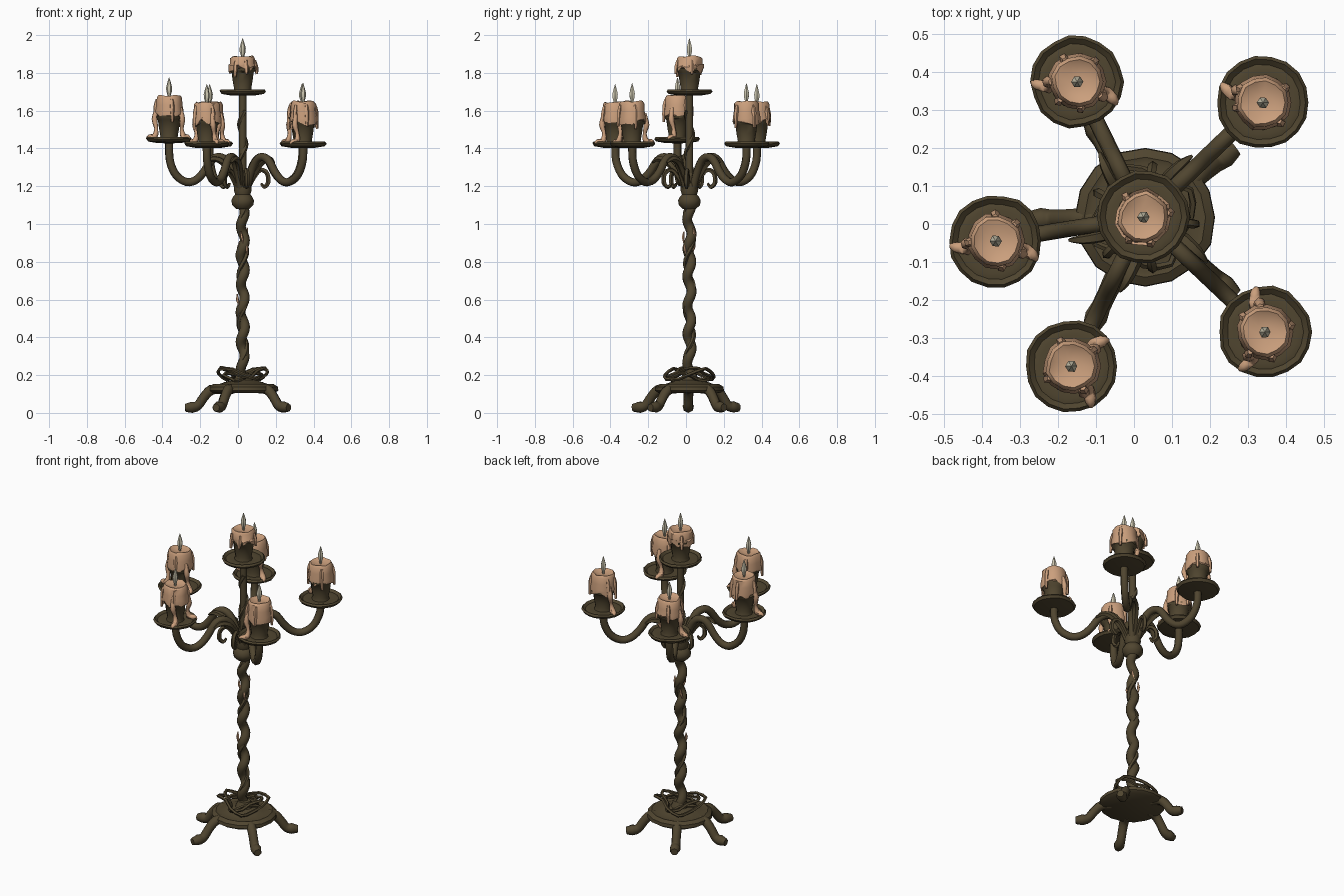
import bpy, bmesh, math, random
from mathutils import Vector

if "Cube" in bpy.data.objects:
    bpy.data.objects.remove(bpy.data.objects["Cube"])

random.seed(4)
CX, CY = 0.025, 0.018          # axis of the stem


def material(name, rgb):
    m = bpy.data.materials.new(name)
    m.diffuse_color = (*rgb, 1)
    m.use_nodes = True
    m.node_tree.nodes["Principled BSDF"].inputs["Base Color"].default_value = m.diffuse_color
    return m


IRON = material("dark_iron", (0.080, 0.060, 0.029))
WAX = material("tan_wax", (0.60, 0.35, 0.205))
FLAME = material("pale_flame", (0.62, 0.58, 0.44))


def finish(name, bm, mat, angle=40):
    bmesh.ops.recalc_face_normals(bm, faces=bm.faces)
    me = bpy.data.meshes.new(name)
    bm.to_mesh(me)
    bm.free()
    me.materials.append(mat)
    for p in me.polygons:
        p.use_smooth = True
    me.set_sharp_from_angle(angle=math.radians(angle))
    ob = bpy.data.objects.new(name, me)
    bpy.context.collection.objects.link(ob)
    return ob


def lathe(name, profile, loc, mat, segs=14, jitter=0.0, zjit=None):
    """Revolve (radius, z) points; jitter roughens radii, zjit maps ring index to a height wobble."""
    bm = bmesh.new()
    rings = []
    wobble = [random.uniform(-1, 1) for _ in range(segs)]
    for k, (r, z) in enumerate(profile):
        if r == 0:
            rings.append([bm.verts.new((loc[0], loc[1], loc[2] + z))])
            continue
        ring = []
        for i in range(segs):
            a = 2 * math.pi * i / segs
            rr = r * (1 + jitter * wobble[i])
            dz = (zjit or {}).get(k, 0) * random.uniform(-1, 1)
            ring.append(bm.verts.new((loc[0] + rr * math.cos(a), loc[1] + rr * math.sin(a), loc[2] + z + dz)))
        rings.append(ring)
    for a, b in zip(rings, rings[1:]):
        for i in range(segs):
            j = (i + 1) % segs
            quad = [a[i % len(a)], a[j % len(a)], b[j % len(b)], b[i % len(b)]]
            bm.faces.new(list(dict.fromkeys(quad)))
    return finish(name, bm, mat)


def tube(name, pts, radii, mat, cyclic=False, sides=7, steps=3):
    """Smooth tube through points (Catmull-Rom path, one radius per point)."""
    n = len(pts)
    P = [Vector(p) for p in pts]
    R = radii if isinstance(radii, (list, tuple)) else [radii] * n
    get = (lambda i: i % n) if cyclic else (lambda i: max(0, min(n - 1, i)))
    path = []
    for i in range(n if cyclic else n - 1):
        p0, p1, p2, p3 = (P[get(i + d)] for d in (-1, 0, 1, 2))
        for s in range(steps):
            t = s / steps
            q = 0.5 * (2 * p1 + (p2 - p0) * t + (2 * p0 - 5 * p1 + 4 * p2 - p3) * t * t
                       + (3 * p1 - p0 - 3 * p2 + p3) * t ** 3)
            path.append((q, R[i] * (1 - t) + R[get(i + 1)] * t))
    if not cyclic:
        path.append((P[-1], R[-1]))
    bm = bmesh.new()
    rings, m, u = [], len(path), None
    for i, (q, r) in enumerate(path):
        a = path[(i - 1) % m if cyclic else max(0, i - 1)][0]
        b = path[(i + 1) % m if cyclic else min(m - 1, i + 1)][0]
        d = (b - a).normalized()
        u = d.orthogonal().normalized() if u is None else (u - d * u.dot(d)).normalized()
        v = d.cross(u)
        rings.append([bm.verts.new(q + r * (u * math.cos(2 * math.pi * k / sides)
                                            + v * math.sin(2 * math.pi * k / sides))) for k in range(sides)])
    for a, b in zip(rings, rings[1:] + (rings[:1] if cyclic else [])):
        for k in range(sides):
            j = (k + 1) % sides
            bm.faces.new((a[k], a[j], b[j], b[k]))
    if not cyclic:
        bm.faces.new(rings[0])
        bm.faces.new(rings[-1])
    return finish(name, bm, mat, 60)


def polar(r, deg, z, c=(CX, CY)):
    a = math.radians(deg)
    return (c[0] + r * math.cos(a), c[1] + r * math.sin(a), z)


def helix(z0, z1, r, period, phase=0, per_turn=8):
    n = int((z1 - z0) / period * per_turn)
    return [polar(r, phase + 360 * i / per_turn, z0 + (z1 - z0) * i / n) for i in range(n + 1)]


# base plate and feet
lathe("base_plate", [(0, .105), (.165, .105), (.185, .118), (.183, .138), (.160, .152), (.145, .147),
                     (.10, .163), (.05, .175), (.035, .21), (0, .21)], (CX + .005, CY, 0), IRON, 16, .015)
for i, (x, y) in enumerate([(-.245, .012), (-.10, -.245), (.24, -.165), (.24, .18), (-.10, .25)]):
    ang = math.degrees(math.atan2(y - CY, x - CX))
    R = math.hypot(x - CX, y - CY)
    tube(f"foot_{i+1}", [polar(R * f, ang, z) for f, z in
                         ((.42, .125), (.62, .122), (.76, .085), (.88, .040), (1.0, .031), (1.13, .028))],
         [.024, .028, .026, .026, .031, .021], IRON)

# tangled vines lying on the base
for i, (r, z, amp, ph) in enumerate([(.125, .205, .03, 0), (.10, .215, .025, 70), (.085, .19, .02, 150)]):
    tube(f"base_vine_{i+1}", [polar(r + .02 * math.sin(k * 2.1 + i), 30 * k, z + amp * math.sin(math.radians(60 * k + ph)))
                              for k in range(12)], .0095, IRON, cyclic=True, sides=5, steps=2)

# stem: twisted lower shaft, wrapped vine, collar, thin upper rod
tube("twisted_shaft", helix(.15, 1.12, .011, .15), .027, IRON, steps=2)
tube("shaft_vine", helix(.18, 1.10, .023, .25, 120), .012, IRON, sides=5, steps=2)
lathe("collar", [(0, 1.08), (.035, 1.08), (.056, 1.10), (.060, 1.125), (.05, 1.145), (.04, 1.155),
                 (.047, 1.18), (.042, 1.23), (.026, 1.27), (0, 1.27)], (CX, CY, 0), IRON, 12)
tube("upper_rod", [polar(0, 0, z) for z in (1.2, 1.45, 1.69)], .020, IRON, sides=8)
tube("upper_vine", helix(1.24, 1.60, .018, .2, 40), .012, IRON, sides=5, steps=2)

# hardened wax on the shaft
for i, (ang, z) in enumerate([(250, .93), (300, .87), (40, .95), (200, .60), (120, .88)]):
    tube(f"shaft_wax_{i+1}", [polar(.031, ang, z + .03), polar(.033, ang + 12, z), polar(.03, ang + 25, z - .03)],
         [.003, .008, .003], WAX, sides=5, steps=2)


def candle(tag, x, y, z, top, drips):
    """Drip dish, cup, wax, drips and flame; z is the dish level, top the wax top."""
    lathe(f"dish_{tag}", [(0, -.018), (.06, -.017), (.112, -.008), (.122, .006), (.114, .016), (.100, .004),
                          (.085, .008), (.062, .003), (0, .006)], (x, y, z), IRON, 18, .025, {3: .003})
    lathe(f"cup_{tag}", [(0, 0), (.052, 0), (.045, .02), (.052, .06), (.058, .105), (.071, .118),
                         (.072, .128), (.055, .130), (0, .125)], (x, y, z), IRON, 12, .02, {5: .005, 6: .005})
    h = top - z
    low = max(.105, h - .125)
    lathe(f"wax_{tag}", [(0, low + .03), (.060, low + .02), (.074, low + .015), (.075, low + .035), (.068, h - .05),
                         (.067, h - .012), (.058, h), (.046, h - .006), (.02, h - .012), (0, h - .012)],
          (x, y, z), WAX, 13, .05, {1: .012, 2: .024, 3: .01, 6: .005})
    for k, a in enumerate(drips):
        c = (x, y)
        tube(f"wax_drip_{tag}_{k+1}", [polar(.066, a, z + low + .06, c), polar(.077, a, z + low, c),
                                       polar(.070, a + 8, z + .06, c), polar(.078, a + 10, z + .020, c),
                                       polar(.105, a + 4, z + .014, c), polar(.119, a, z + .006, c)],
             [.010, .016, .010, .017, .015, .006], WAX, sides=6)
    # short runs that hang from the wax edge
    for k in range(4):
        a = 90 * k + random.uniform(0, 60)
        tube(f"wax_run_{tag}_{k+1}", [polar(.064, a, z + h - .02, (x, y)), polar(.071, a, z + h - .06, (x, y)),
                                      polar(.076, a, z + low - random.uniform(0, .025), (x, y))],
             [.008, .013, .007], WAX, sides=5, steps=2)
    lathe(f"flame_{tag}", [(0, -.015), (.006, -.012), (.009, .005), (.015, .025), (.016, .045), (.009, .072), (0, .10)],
          (x, y, top - .002), FLAME, 6, .08)


candle("centre", CX, CY, 1.697, 1.888, [])

# five outer arms: (x, y, dish height, wax top, drip directions)
ARMS = [(-.150, .375, 1.42, 1.645, (180, 330)), (.340, .320, 1.42, 1.650, (155,)),
        (-.365, -.045, 1.445, 1.680, (185, 335)), (-.165, -.375, 1.42, 1.645, (295, 35)),
        (.345, -.285, 1.42, 1.650, (100, 235))]
for i, (x, y, z, top, drips) in enumerate(ARMS):
    candle(str(i + 1), x, y, z, top, drips)
    ang = math.degrees(math.atan2(y - CY, x - CX))
    R = math.hypot(x - CX, y - CY)
    tube(f"arm_{i+1}", [polar(R * f, ang, h) for f, h in
                        ((.045, 1.17), (.13, 1.27), (.22, 1.335), (.33, 1.355), (.43, 1.335), (.53, 1.275),
                         (.64, 1.232), (.77, 1.222), (.91, 1.260), (.99, 1.335), (1.0, z - .01))],
         [.020] + [.022] * 10, IRON)
    # leaf blade beside the arm
    tube(f"leaf_{i+1}", [polar(r, ang + d, h) for r, d, h in
                         ((.02, 10, 1.18), (.07, 16, 1.27), (.12, 15, 1.33), (.17, 11, 1.345), (.205, 8, 1.325))],
         [.014, .017, .018, .014, .005], IRON, sides=5)
    # curled tendril between the arms
    tube(f"tendril_{i+1}", [polar(r, ang + 36, h) for r, h in
                            ((.02, 1.17), (.06, 1.245), (.095, 1.285), (.13, 1.27), (.137, 1.22),
                             (.115, 1.195), (.098, 1.215))],
         [.012, .012, .012, .013, .013, .011, .007], IRON, sides=5)
